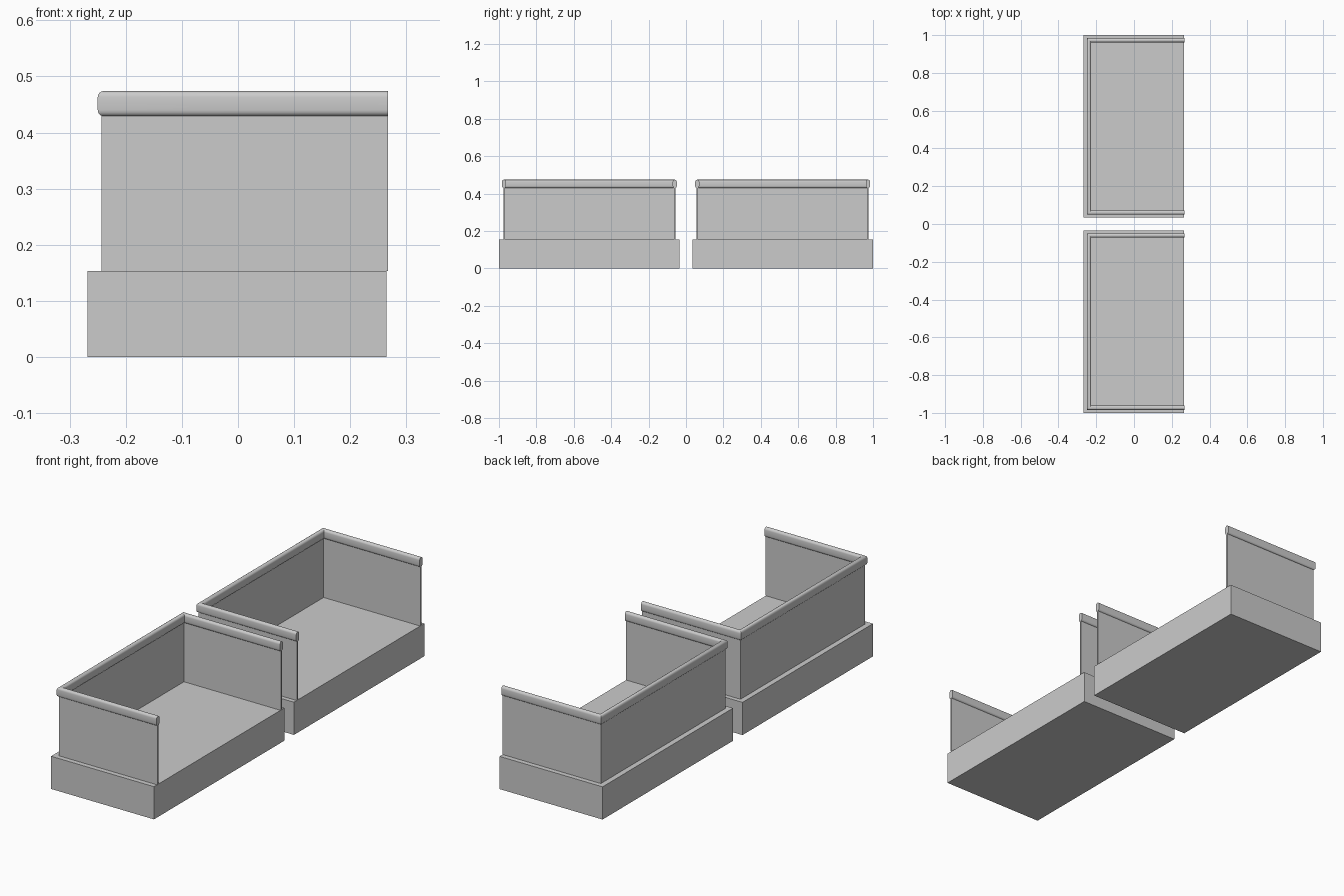
import bpy, bmesh, math
from mathutils import Vector

if "Cube" in bpy.data.objects:
    bpy.data.objects.remove(bpy.data.objects["Cube"])

SLAB_TOP, RAIL_LOW, RAIL_TOP = 0.153, 0.429, 0.474


def make_object(name, bm, smooth=False):
    bmesh.ops.recalc_face_normals(bm, faces=bm.faces)
    mesh = bpy.data.meshes.new(name)
    bm.to_mesh(mesh)
    bm.free()
    ob = bpy.data.objects.new(name, mesh)
    bpy.context.collection.objects.link(ob)
    if smooth:
        bpy.ops.object.select_all(action='DESELECT')
        ob.select_set(True)
        bpy.context.view_layer.objects.active = ob
        bpy.ops.object.shade_smooth_by_angle(angle=math.radians(40))
    return ob


def box(name, lo, hi):
    bm = bmesh.new()
    bmesh.ops.create_cube(bm, size=1)
    for v in bm.verts:
        v.co = [a + (c + 0.5) * (b - a) for a, b, c in zip(lo, hi, v.co)]
    return make_object(name, bm)


def sweep(name, path, profile, smooth=False):
    """Sweep a (sideways, height) profile along a flat path with mitred corners."""
    pts = [Vector(p) for p in path]
    normals = []
    for a, b in zip(pts, pts[1:]):
        d = (b - a).normalized()
        normals.append(Vector((-d.y, d.x)))
    bm = bmesh.new()
    rings = []
    for i, p in enumerate(pts):
        n0, n1 = normals[max(i - 1, 0)], normals[min(i, len(normals) - 1)]
        m = (n0 + n1) / (1 + n0.dot(n1))
        rings.append([bm.verts.new((p.x + m.x * s, p.y + m.y * s, z)) for s, z in profile])
    k = len(profile)
    for r, q in zip(rings, rings[1:]):
        for j in range(k):
            bm.faces.new((r[j], r[(j + 1) % k], q[(j + 1) % k], q[j]))
    bm.faces.new(rings[0])
    bm.faces.new(rings[-1])
    return make_object(name, bm, smooth)


# panel cross-section and capsule-shaped handrail cross-section
t = 0.004
panel = [(-t, SLAB_TOP), (t, SLAB_TOP), (t, RAIL_LOW + 0.01), (-t, RAIL_LOW + 0.01)]
r = 0.011
rail = []
for start, zc in ((0, RAIL_TOP - r), (math.pi, RAIL_LOW + r)):
    for i in range(9):
        a = start + math.pi * i / 8
        rail.append((r * math.cos(a), zc + r * math.sin(a)))

# two mirrored balconies: slab, three-sided parapet, handrail
for side, label in ((1, "rear"), (-1, "front")):
    y0, y1 = sorted((0.035 * side, 1.0 * side))
    box(label + "_slab", (-0.268, y0, 0), (0.265, y1, SLAB_TOP))
    path = [(0.267, 0.060 * side), (-0.239, 0.060 * side),
            (-0.239, 0.973 * side), (0.267, 0.973 * side)]
    sweep(label + "_parapet", path, panel)
    sweep(label + "_handrail", path, rail, True)
